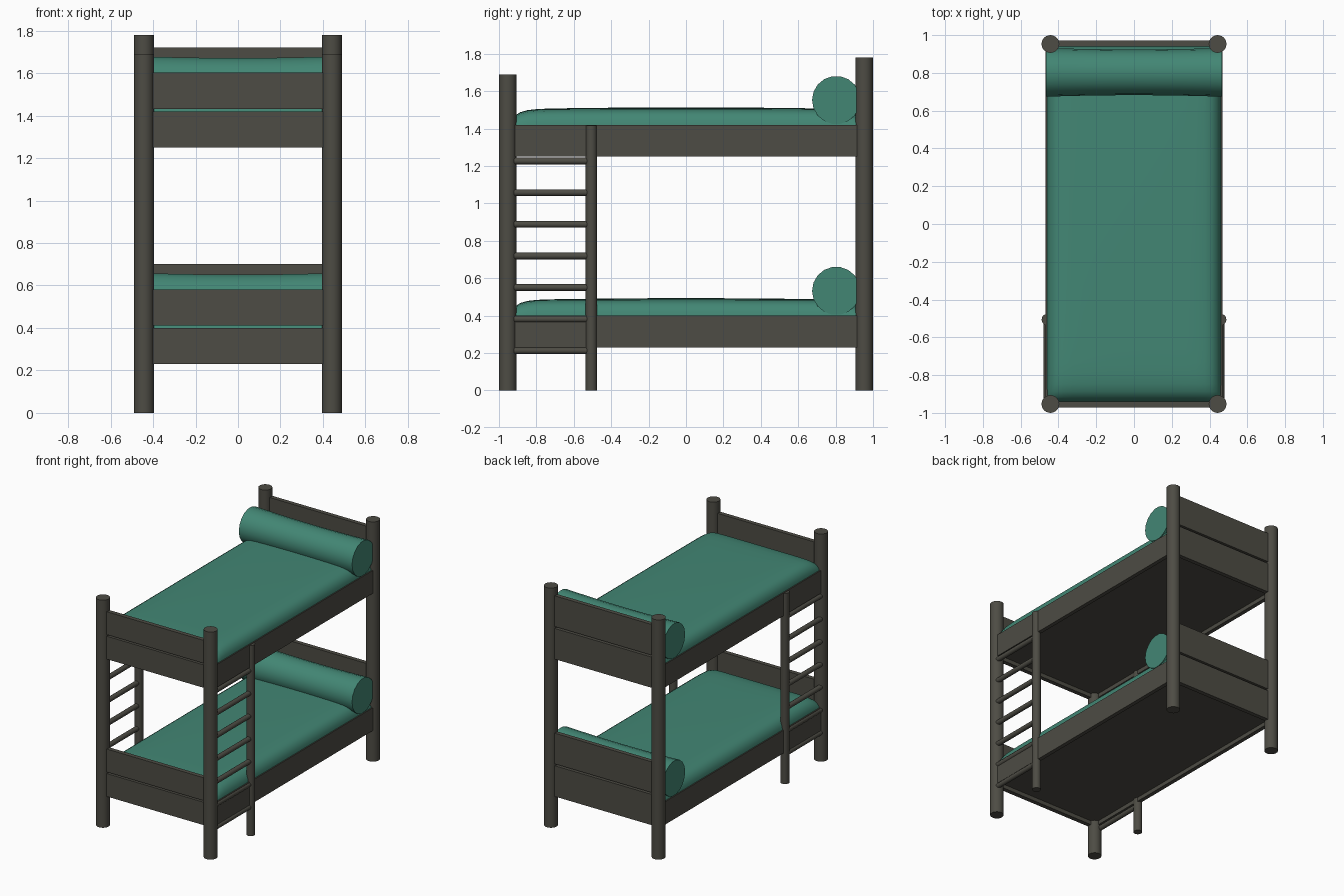
import bpy, bmesh, math
from mathutils import Matrix

if "Cube" in bpy.data.objects:
    bpy.data.objects.remove(bpy.data.objects["Cube"])


def material(name, color):
    m = bpy.data.materials.new(name)
    m.diffuse_color = (*color, 1)
    m.use_nodes = True
    m.node_tree.nodes["Principled BSDF"].inputs["Base Color"].default_value = m.diffuse_color
    return m


WOOD = material("dark_wood", (0.075, 0.072, 0.058))
TEAL = material("teal_fabric", (0.055, 0.24, 0.175))


def finish(name, bm, mat, smooth=True):
    bmesh.ops.recalc_face_normals(bm, faces=bm.faces)
    me = bpy.data.meshes.new(name)
    bm.to_mesh(me)
    bm.free()
    me.materials.append(mat)
    ob = bpy.data.objects.new(name, me)
    bpy.context.collection.objects.link(ob)
    if smooth:
        bpy.ops.object.select_all(action='DESELECT')
        ob.select_set(True)
        bpy.context.view_layer.objects.active = ob
        bpy.ops.object.shade_smooth_by_angle(angle=math.radians(40))
    return ob


def box(name, x, y, z, mat=WOOD):
    """Box from (min, max) ranges on each axis."""
    bm = bmesh.new()
    bmesh.ops.create_cube(bm, size=1)
    for v in bm.verts:
        v.co = [(r[0] + r[1]) / 2 + c * (r[1] - r[0]) for r, c in zip((x, y, z), v.co)]
    return finish(name, bm, mat, False)


def rod(name, center, radius, length, axis='Z', sides=20):
    bm = bmesh.new()
    rot = Matrix.Rotation(math.pi / 2, 4, 'X') if axis == 'Y' else Matrix()
    bmesh.ops.create_cone(bm, cap_ends=True, segments=sides, radius1=radius, radius2=radius,
                          depth=length, matrix=Matrix.Translation(center) @ rot)
    return finish(name, bm, WOOD)


def mattress(name, base, hx=0.462, hy=0.94):
    """Softly crowned pad with rounded rim and a closed underside."""
    bm = bmesh.new()
    bmesh.ops.create_grid(bm, x_segments=20, y_segments=28, size=1)
    for v in bm.verts:
        u, w = (math.sin(c * math.pi / 2) for c in v.co[:2])
        rim = max(0, (1 - abs(u) ** 14) * (1 - abs(w) ** 20)) ** 0.5
        v.co = (u * hx, w * hy, base + 0.1 * rim + 0.01 * (1 - w * w) * (1 - u * u))
    edges = [e for e in bm.edges if e.is_boundary]
    ext = bmesh.ops.extrude_edge_only(bm, edges=edges)['geom']
    for v in ext:
        if isinstance(v, bmesh.types.BMVert):
            v.co.z = base - 0.03
    bmesh.ops.holes_fill(bm, edges=[e for e in bm.edges if e.is_boundary], sides=0)
    return finish(name, bm, TEAL)


def bolster(name, y, z, half=0.465, sides=18, rings=10):
    """Roll pillow, slightly slimmer in the middle."""
    bm = bmesh.new()
    loops = []
    for i in range(rings + 1):
        t = 2 * i / rings - 1
        r = 0.121 + 0.008 * t * t
        loops.append([bm.verts.new((t * half, y + r * math.cos(a), z + r * math.sin(a)))
                      for a in (2 * math.pi * k / sides for k in range(sides))])
    for a, b in zip(loops, loops[1:]):
        for k in range(sides):
            n = (k + 1) % sides
            bm.faces.new((a[k], a[n], b[n], b[k]))
    bm.faces.new(loops[0])
    bm.faces.new(loops[-1])
    return finish(name, bm, TEAL)


for s, side in ((-1, "left"), (1, "right")):
    # corner posts
    rod(f"front_post_{side}", (s * 0.4425, -0.953, 0.845), 0.047, 1.69, sides=24)
    rod(f"back_post_{side}", (s * 0.4425, 0.953, 0.89), 0.047, 1.78, sides=24)
    # ladder
    rod(f"ladder_post_{side}", (s * 0.459, -0.506, 0.708), 0.03, 1.416)
    for i in range(7):
        rod(f"ladder_rung_{side}_{i + 1}", (s * 0.46, -0.715, 0.212 + 0.169 * i),
            0.018, 0.41, 'Y', 16)

for z, level in ((0.23, "lower"), (1.25, "upper")):
    # side rails
    for s, side in ((-1, "left"), (1, "right")):
        box(f"{level}_rail_{side}", sorted((s * 0.438, s * 0.468)), (-0.94, 0.94), (z, z + 0.17))
    # foot and head boards, two planks each
    for s, end, plank, gap in ((-1, "foot", 0.17, 0.012), (1, "head", 0.228, 0.014)):
        for k, part in enumerate(("lower_plank", "upper_plank")):
            b = z + k * (plank + gap)
            box(f"{level}_{end}_{part}", (-0.435, 0.435),
                sorted((s * 0.94, s * 0.972)), (b, b + plank))
    # bed base, mattress and pillow
    box(f"{level}_base", (-0.44, 0.44), (-0.94, 0.94), (z + 0.03, z + 0.14))
    mattress(f"{level}_mattress", z + 0.153)
    bolster(f"{level}_pillow", 0.803, z + 0.302)
